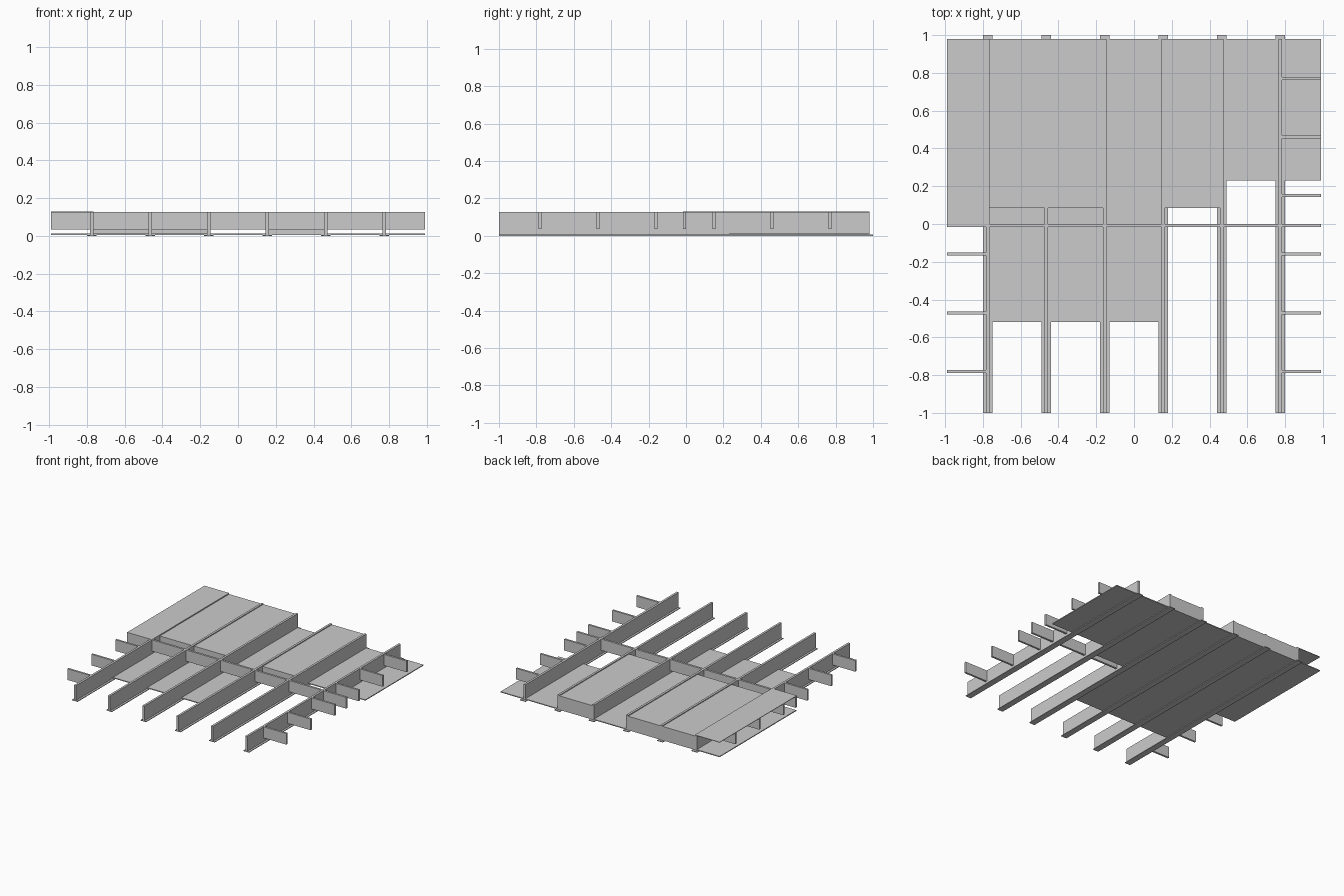
import bpy

if "Cube" in bpy.data.objects:
    bpy.data.objects.remove(bpy.data.objects["Cube"])

def box(name, x0, x1, y0, y1, z0, z1):
    bpy.ops.mesh.primitive_cube_add(size=1, location=((x0 + x1) / 2, (y0 + y1) / 2, (z0 + z1) / 2))
    o = bpy.context.object
    o.name = name
    o.scale = (x1 - x0, y1 - y0, z1 - z0)
    bpy.ops.object.transform_apply(location=False, rotation=False, scale=True)
    return o

EDGE, BACK, TOP = 0.99, 0.98, 0.127
FLANGE, BOARD = 0.006, 0.013
HALF = 0.009                                   # half the joist web width
joists = [-0.775 + 0.31 * i for i in range(6)]

# Joists with a wide strip below each
for i, x in enumerate(joists):
    box(f"joist_{i}", x - HALF, x + HALF, -1, BACK, FLANGE, TOP)
    box(f"joist_strip_{i}", x - 0.025, x + 0.025, -1, 1, 0, FLANGE)

# Bays between the joist webs
walls = [-EDGE - HALF] + joists + [EDGE + HALF]
bays = [(a + HALF, b - HALF) for a, b in zip(walls, walls[1:])]

# Ceiling boards resting on the strips, cut back in steps
board_starts = [-0.01, -0.52, -0.52, -0.52, 0.085, 0.23, 0.23]
for i, ((a, b), y) in enumerate(zip(bays, board_starts)):
    box(f"ceiling_board_{i}", a, b, y, BACK, FLANGE, BOARD)

# Insulation slabs filling some bays
for i in (1, 2, 4):
    a, b = bays[i]
    box(f"insulation_{i}", a, b, 0.085, BACK, BOARD, 0.12)

# Central row of blocking across every bay
for i, (a, b) in enumerate(bays):
    box(f"center_blocking_{i}", a, b, -0.017, 0.0, 0.035, TOP)

# Short blocking along both outer bays
for side, i in (("left", 0), ("right", 6)):
    a, b = bays[i]
    for k in range(6):
        y = -0.78 + 0.31 * k
        box(f"{side}_blocking_{k}", a, b, y - 0.008, y + 0.008, 0.035, TOP - 0.001)

# Thin deck over the left outer bay
box("edge_deck", -EDGE, joists[0] + HALF, -0.017, BACK, TOP - 0.002, TOP + 0.002)
